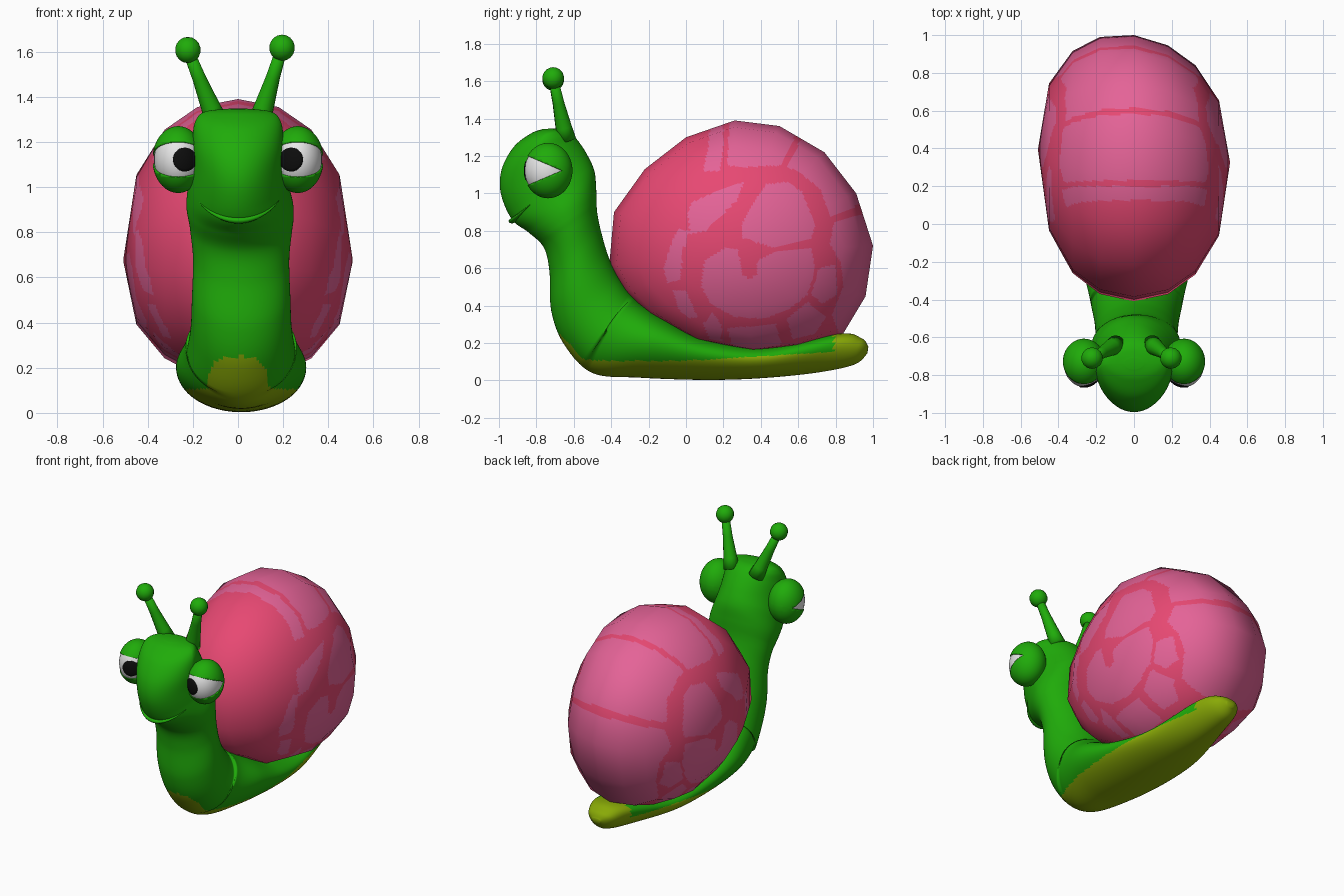
import bpy, bmesh, math
from mathutils import Vector, Matrix

if "Cube" in bpy.data.objects:
    bpy.data.objects.remove(bpy.data.objects["Cube"])


def material(name, rgb):
    m = bpy.data.materials.new(name)
    m.diffuse_color = (*rgb, 1)
    m.use_nodes = True
    m.node_tree.nodes["Principled BSDF"].inputs["Base Color"].default_value = m.diffuse_color
    return m


GREEN = material("leaf green", (0.014, 0.41, 0.003))
OLIVE = material("olive foot", (0.25, 0.40, 0.002))
ROSE = material("rose shell", (0.80, 0.065, 0.17))
PINK = material("light pink patch", (0.78, 0.125, 0.31))
WHITE = material("eye white", (0.85, 0.85, 0.85))
BLACK = material("pupil black", (0.004, 0.004, 0.004))


def finish(bm, name, mats):
    bmesh.ops.recalc_face_normals(bm, faces=bm.faces)
    for f in bm.faces:
        f.smooth = True
    me = bpy.data.meshes.new(name)
    bm.to_mesh(me)
    bm.free()
    for m in mats:
        me.materials.append(m)
    ob = bpy.data.objects.new(name, me)
    bpy.context.collection.objects.link(ob)
    return ob


def loft(rings):
    """Skin closed rings of points and cap both ends."""
    bm = bmesh.new()
    rows = [[bm.verts.new(p) for p in r] for r in rings]
    n = len(rows[0])
    for a, b in zip(rows, rows[1:]):
        for i in range(n):
            j = (i + 1) % n
            bm.faces.new((a[i], a[j], b[j], b[i]))
    bm.faces.new(rows[0])
    bm.faces.new(rows[-1])
    return bm


def inside(poly, y, z):
    hit = False
    for (y1, z1), (y2, z2) in zip(poly, poly[1:] + poly[:1]):
        if (z1 > z) != (z2 > z) and y < (y2 - y1) * (z - z1) / (z2 - z1) + y1:
            hit = not hit
    return hit


def resample(points, steps, closed=False):
    pts = [Vector(p) for p in points]
    if closed:
        pts.append(pts[0])
    out = [a.lerp(b, k / steps) for a, b in zip(pts, pts[1:]) for k in range(steps)]
    return out if closed else out + [pts[-1]]


# Shell: side outline swept to a hub on each side, leaning a little to one side at the back
outline = [(-.41, .62), (-.385, .9), (-.22, 1.13), (0, 1.3), (.26, 1.39), (.5, 1.36),
           (.74, 1.22), (.91, 1.0), (1.0, .72), (.96, .45), (.84, .25), (.62, .17),
           (.37, .14), (.05, .2), (-.2, .35), (-.33, .48)]
half = [(0, 1), (.18, .95), (.325, .81), (.45, .53), (.507, .015)]
profile = [(-x, r) for x, r in half[:0:-1]] + half
hub = Vector((.36, .675))
rim = resample(outline, 20, True)
bm = loft([[(x, *(hub + (p - hub) * r)) for p in rim] for x, r in resample(profile, 20)])
for v in bm.verts:
    v.co.y -= .09 * v.co.x * (v.co.y + .4)

# Shell patches, as side-on outlines: back bands, spiral, lower rim
bands = [
    [(.09, 1.12), (.12, 1.25), (.13, 1.4), (.2, 1.4), (.2, 1.25), (.18, 1.12)],
    [(.22, 1.15), (.235, 1.45), (.59, 1.45), (.58, 1.3), (.51, 1.15), (.3, 1.14)],
    [(.54, 1.14), (.62, 1.3), (.63, 1.45), (1.1, 1.3), (1.1, .95), (.93, .94),
     (.77, .88), (.72, 1.02), (.6, 1.12)],
    [(.79, .84), (.94, .89), (1.1, .9), (1.1, .2), (.84, .2), (.78, .35), (.84, .5),
     (.83, .62), (.77, .73)]]
spiral = [
    [(.01, .9), (.03, .95), (.2, 1.03), (.31, 1.06), (.27, .96), (.1, .8), (.02, .78)],
    [(.3, .84), (.36, .95), (.43, 1.05), (.54, 1.06), (.62, 1.01), (.69, .83),
     (.67, .76), (.47, .71), (.3, .76)],
    [(-.12, .6), (-.07, .76), (-.03, .81), (.01, .8), (-.02, .67), (-.03, .54), (-.1, .52)],
    [(.08, .51), (.1, .64), (.21, .71), (.28, .7), (.3, .57), (.34, .54), (.38, .57),
     (.38, .64), (.48, .69), (.67, .71), (.69, .59), (.65, .46), (.55, .38), (.42, .33),
     (.26, .34), (.13, .41)]]
lower = [
    [(-.07, .48), (0, .48), (.06, .34), (.02, .33), (-.04, .38)],
    [(.09, .3), (.14, .36), (.19, .3), (.19, .21), (.13, .22)],
    [(.22, .28), (.48, .3), (.51, .19), (.38, .17), (.25, .18)],
    [(.54, .33), (.65, .42), (.75, .34), (.69, .25), (.57, .22)],
    [(.71, .6), (.8, .62), (.81, .46), (.73, .41), (.67, .46)]]
patches = bands + spiral + lower
for f in bm.faces:
    c = f.calc_center_median()
    f.material_index = int(any(inside(p, c.y, c.z) for p in patches))
shell = finish(bm, "shell", [ROSE, PINK])
normals = [Vector((v.co.x / .255, (v.co.y - .3) / .49, (v.co.z - .74) / .39)).normalized()
           for v in shell.data.vertices]
shell.data.normals_split_custom_set_from_vertices(normals)

# Body sections: front/underside point, back/top point, half width
sections = [
    (.97, .145, .975, .18, .03), (.9, .085, .94, .225, .095), (.7, .042, .82, .25, .15),
    (.4, .012, .42, .18, .22), (.1, .003, .1, .225, .265), (-.25, .015, -.1, .32, .288),
    (-.5, .04, -.26, .42, .25), (-.65, .19, -.35, .53, .225), (-.72, .37, -.41, .65, .218),
    (-.73, .58, -.45, .78, .213), (-.76, .71, -.475, .9, .225), (-.84, .79, -.48, 1.02, .237),
    (-.93, .86, -.49, 1.12, .225), (-.99, 1.0, -.53, 1.21, .207),
    (-.985, 1.13, -.58, 1.285, .202), (-.92, 1.25, -.62, 1.325, .19),
    (-.83, 1.32, -.66, 1.343, .15), (-.77, 1.343, -.71, 1.348, .05)]


def section_point(s, t):
    """Point on a section; t = 0 is the front, narrower there on the head."""
    k = math.cos(t)
    front, back = Vector((0, s[0], s[1])), Vector((0, s[2], s[3]))
    p = (front + back) / 2 + (front - back) / 2 * k
    head = min(max((s[3] - .95) / .2, 0), 1)
    p.x = s[4] * math.sin(t) * (1 - .12 * head * max(k, 0)) + .014 * (1 - head)
    if s[3] < .45:
        p.z += .13 * (s[3] - s[1]) * math.sin(t) ** 2
    return p


def smooth_sections(secs, steps):
    out = []
    for i in range(len(secs) - 1):
        quad = [secs[max(i - 1, 0)], secs[i], secs[i + 1], secs[min(i + 2, len(secs) - 1)]]
        for k in range(steps):
            u = k / steps
            out.append([.5 * (2 * b + (c - a) * u + (2 * a - 5 * b + 4 * c - d) * u * u
                              + (3 * b - a - 3 * c + d) * u ** 3) for a, b, c, d in zip(*quad)])
    return out + [secs[-1]]


def is_foot(c):
    if c.z > .3:
        return False
    limit = .105 + .06 * max(c.y, 0)
    if c.y < -.45:
        limit = .11 + .14 * max(0, 1 - (c.x / .135) ** 4) ** .5
    return c.y > .79 or c.z < limit


bm = loft([[section_point(s, math.tau * i / 120) for i in range(120)]
           for s in smooth_sections(sections, 10)])
for f in bm.faces:
    f.material_index = int(is_foot(f.calc_center_median()))
finish(bm, "body", [GREEN, OLIVE])

# Lip: tapered ridge following the muzzle, corners turned up
rings = []
for i in range(-10, 11):
    p = section_point(sections[12], math.radians(i * 5.6))
    p.z += .03 * (i / 10) ** 2 - .008
    r = .004 + .015 * math.cos(i / 10 * math.pi / 2)
    out = Vector((p.x, p.y + .71, 0)).normalized()
    rings.append([p + out * r * math.cos(a) + Vector((0, 0, r * .7 * math.sin(a)))
                  for a in [math.tau * k / 8 for k in range(8)]])
finish(loft(rings), "lip", [GREEN])


def sphere(center, radii, u=24, v=16):
    bm = bmesh.new()
    bmesh.ops.create_uvsphere(bm, u_segments=u, v_segments=v, radius=1)
    bm.transform(Matrix.Translation(center) @ Matrix.Diagonal((*radii, 1)))
    return bm


for side, label in ((-1, "left"), (1, "right")):
    # Eyeball, with a round pupil plate lying on its front
    eye, size = Vector((side * .265, -.739, 1.122)), (.107, .124, .139)
    finish(sphere(eye, size, 32, 24), label + "_eyeball", [WHITE])
    rings = []
    for r in (.053, .04, .025, .01):
        ring = []
        for a in [math.tau * k / 28 for k in range(28)]:
            x, z = -side * .03 + r * math.cos(a), r * math.sin(a)
            depth = math.sqrt(1 - (x / size[0]) ** 2 - (z / size[2]) ** 2)
            ring.append(eye + Vector((x, -size[1] * depth - .004, z)))
        rings.append(ring)
    rings.insert(0, [p + Vector((0, .007, 0)) for p in rings[0]])
    finish(loft(rings), label + "_pupil", [BLACK])

    # Eyelid: sphere with a wedge cut open at the front
    bm = sphere((side * .265, -.737, 1.122), (.114, .13, .148), 48, 28)
    apex, slope = Vector((0, -.66, 1.122)), .42
    for s in (1, -1):
        bmesh.ops.bisect_plane(bm, geom=bm.verts[:] + bm.edges[:] + bm.faces[:],
                               plane_co=apex, plane_no=(0, slope, s))
    gap = [f for f in bm.faces
           if abs(f.calc_center_median().z - apex.z) < slope * (apex.y - f.calc_center_median().y)]
    bmesh.ops.delete(bm, geom=gap, context='FACES')
    lid = finish(bm, label + "_eyelid", [GREEN])
    mod = lid.modifiers.new("thickness", 'SOLIDIFY')
    mod.thickness = .01
    mod.offset = -1

    # Feeler: tapered stalk and round tip
    tip = Vector((.195, -.71, 1.617)) if side > 0 else Vector((-.222, -.71, 1.607))
    base = Vector((side * .095, -.64, 1.29))
    turn = (tip - base).to_track_quat('Z', 'Y').to_matrix()
    rings = [[base.lerp(tip, u) + turn @ Vector((r * math.cos(a), r * math.sin(a), 0))
              for a in [math.tau * k / 14 for k in range(14)]]
             for u, r in ((0, .052), (.2, .044), (.6, .031), (1, .025))]
    finish(loft(rings), label + "_feeler_stalk", [GREEN])
    finish(sphere(tip, (.058, .058, .058), 14, 9), label + "_feeler_tip", [GREEN])
